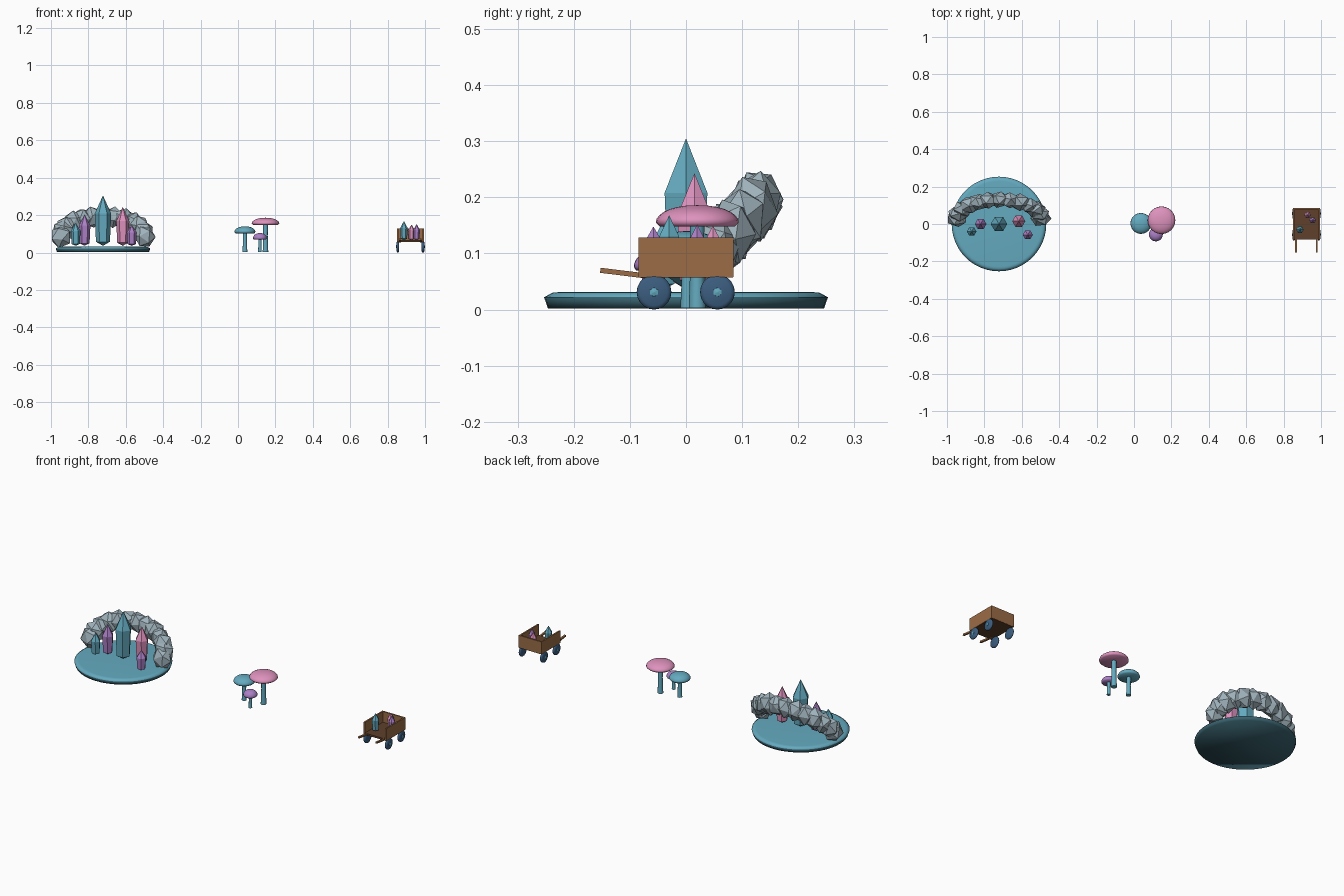
import bpy, bmesh, math, random
from mathutils import Vector, Matrix, Euler

random.seed(11)
if "Cube" in bpy.data.objects:
    bpy.data.objects.remove(bpy.data.objects["Cube"], do_unlink=True)


def material(name, hex_code):
    rgb = [int(hex_code[i:i + 2], 16) / 255 for i in (0, 2, 4)]
    col = [((c + 0.055) / 1.055) ** 2.4 for c in rgb] + [1]
    m = bpy.data.materials.new(name)
    m.use_nodes = True
    m.diffuse_color = col
    m.node_tree.nodes["Principled BSDF"].inputs["Base Color"].default_value = col
    return m


TEAL = material("teal", "64AABF")
DEEP = material("deep teal", "38616D")
PINK = material("pink", "DE92BD")
PURPLE = material("purple", "AC80C6")
STONE = material("stone grey", "9FB2BB")
WOOD = material("wood brown", "9B6C46")
DARK = material("dark wood", "5E402B")
BLUE = material("wheel blue", "3B5D7F")


def finish(name, bm, mat, smooth=None):
    bmesh.ops.recalc_face_normals(bm, faces=bm.faces)
    me = bpy.data.meshes.new(name)
    bm.to_mesh(me)
    bm.free()
    me.materials.append(mat)
    ob = bpy.data.objects.new(name, me)
    bpy.context.collection.objects.link(ob)
    if smooth:
        bpy.ops.object.select_all(action="DESELECT")
        ob.select_set(True)
        bpy.context.view_layer.objects.active = ob
        bpy.ops.object.shade_smooth_by_angle(angle=math.radians(smooth))
    return ob


def lathe(name, profile, sides, mat, loc, rot=(0, 0, 0), smooth=None):
    """Spin (radius, height) points round z; zero radius is a tip, open ends are capped."""
    bm = bmesh.new()
    rings = []
    for r, z in profile:
        n = sides if r > 0 else 1
        rings.append([bm.verts.new((r * math.cos(math.tau * i / sides),
                                    r * math.sin(math.tau * i / sides), z)) for i in range(n)])
    for a, b in zip(rings, rings[1:]):
        for i in range(sides):
            j = (i + 1) % sides
            quad = [a[i % len(a)], a[j % len(a)], b[j % len(b)], b[i % len(b)]]
            bm.faces.new(list(dict.fromkeys(quad)))
    bmesh.ops.holes_fill(bm, edges=bm.edges[:], sides=0)
    bm.transform(Matrix.Translation(loc) @ Euler(rot).to_matrix().to_4x4())
    return finish(name, bm, mat, smooth)


def crystal(name, mat, x, y, base, top, r):
    h = top - base
    lathe(name, [(0, 0), (r * 0.85, h * 0.08), (r, h * 0.64), (0, h)], 6, mat, (x, y, base))


def box(name, mat, center, size, tilt=0):
    bm = bmesh.new()
    bmesh.ops.create_cube(bm, size=1)
    bm.transform(Matrix.Translation(center) @ Matrix.Rotation(tilt, 4, "X")
                 @ Matrix.Diagonal((*size, 1)))
    return finish(name, bm, mat)


# Solid pond disc: teal water and bevel, deep teal side and underside
POND = -0.722
pond = lathe("pond", [(0, 0.031), (0.228, 0.031), (0.238, 0.03), (0.253, 0.022),
                      (0.246, 0.002)], 48, TEAL, (POND, 0, 0), smooth=180)
pond.data.materials.append(DEEP)
for face in pond.data.polygons:
    face.material_index = int(face.center.z < 0.02)

# Crystals standing in the pond
for name, mat, x, y, top, r in (
        ("tall_crystal", TEAL, POND, 0, 0.305, 0.044),
        ("purple_crystal_left", PURPLE, -0.82, 0.0, 0.205, 0.031),
        ("small_teal_crystal", TEAL, -0.868, -0.04, 0.16, 0.026),
        ("pink_crystal", PINK, -0.616, 0.015, 0.243, 0.035),
        ("purple_crystal_right", PURPLE, -0.568, -0.058, 0.148, 0.027)):
    crystal(name, mat, x, y, 0.036, top, r)

# Leaning arch of faceted stones, flattened front to back
STONES = 13
for i in range(STONES):
    t = math.pi * i / (STONES - 1)
    bm = bmesh.new()
    bmesh.ops.create_icosphere(bm, subdivisions=1, radius=random.uniform(0.055, 0.06))
    rot = Euler([random.uniform(0, math.tau) for _ in range(3)]).to_matrix().to_4x4()
    s = math.sin(t)
    loc = Vector((POND + 0.224 * math.cos(t), 0.03 + 0.1 * s, 0.085 + 0.108 * s))
    bm.transform(Matrix.Translation(loc) @ Matrix.Diagonal((1, 0.8, 1.06, 1)) @ rot)
    finish(f"arch_stone_{i + 1}", bm, STONE)

# Mushrooms: flared stem plus a full, softly shaded dome
for name, mat, x, y, lip, top, r, stem in (
        ("large", PINK, 0.147, 0.02, 0.148, 0.186, 0.074, 0.015),
        ("medium", TEAL, 0.037, 0.003, 0.103, 0.14, 0.056, 0.013),
        ("small", PURPLE, 0.117, -0.056, 0.07, 0.104, 0.037, 0.01)):
    h = top - lip
    dome = [(0, 0.002), (r * 0.9, 0)]
    for k in range(8):
        a = math.pi / 2 * k / 7
        dome.append((r * math.cos(a) ** 0.9 if k < 7 else 0, h * 0.18 + h * 0.82 * math.sin(a)))
    lathe(name + "_mushroom_cap", dome, 24, mat, (x, y, lip), smooth=180)
    lathe(name + "_mushroom_stem", [(stem, 0.003), (stem * 0.8, lip * 0.6),
                                    (stem * 0.85, lip + 0.01)],
          12, TEAL, (x, y, 0), smooth=40)

# Cart body, open at the front
CX = 0.922
box("cart_floor", DARK, (CX, 0, 0.062), (0.14, 0.168, 0.01))
box("cart_back_wall", WOOD, (CX, 0.081, 0.093), (0.14, 0.008, 0.07))

for side, s in (("left", 1), ("right", -1)):
    box(side + "_cart_wall", WOOD, (CX + s * 0.068, 0, 0.093), (0.008, 0.17, 0.07))
    box(side + "_handle", WOOD, (CX + s * 0.055, -0.108, 0.0645), (0.01, 0.09, 0.009),
        math.radians(-7))
    for end, y in (("front", -0.057), ("back", 0.056)):
        # Rounded wheel and six-sided hub, spun about x
        loc = (CX + s * 0.067, y, 0.031)
        turn = (0, s * math.pi / 2, 0)
        lathe(f"{end}_{side}_wheel", [(0, -0.007), (0.024, -0.007), (0.03, -0.004), (0.031, 0),
                                      (0.03, 0.004), (0.024, 0.007), (0, 0.007)],
              20, BLUE, loc, turn, smooth=180)
        lathe(f"{end}_{side}_hub", [(0.009, 0), (0.008, 0.009), (0, 0.011)],
              6, TEAL, loc, turn)

# Crystals carried in the cart
crystal("cart_teal_crystal", TEAL, 0.887, -0.03, 0.066, 0.168, 0.02)
crystal("cart_purple_crystal", PURPLE, 0.955, 0.02, 0.066, 0.152, 0.018)
crystal("cart_pink_crystal", PINK, 0.928, 0.048, 0.066, 0.15, 0.018)
